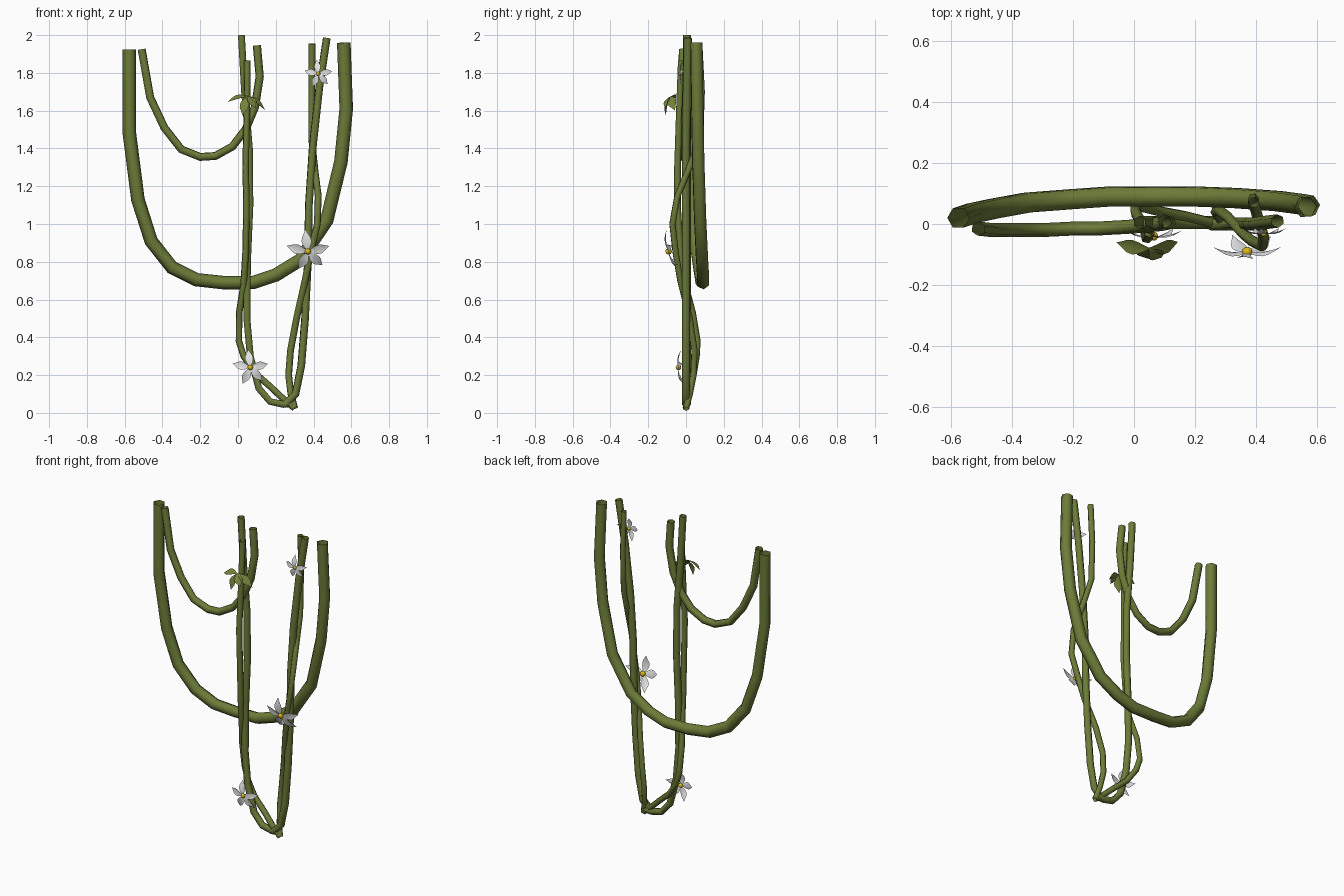
import bpy, bmesh, math
from mathutils import Matrix, Vector

cube = bpy.data.objects.get("Cube")
if cube:
    bpy.data.objects.remove(cube, do_unlink=True)


def material(name, rgb):
    m = bpy.data.materials.new(name)
    m.use_nodes = True
    colour = (*rgb, 1)
    m.diffuse_color = colour
    m.node_tree.nodes["Principled BSDF"].inputs["Base Color"].default_value = colour
    return m


VINE = material("vine green", (0.15, 0.2, 0.04))
LEAF = material("leaf green", (0.18, 0.23, 0.045))
WHITE = material("petal white", (0.8, 0.8, 0.8))
YELLOW = material("pollen yellow", (0.7, 0.48, 0.01))


def vine(name, radius, points):
    """Open six-sided tube along a path, kept as a mesh."""
    curve = bpy.data.curves.new(name, "CURVE")
    curve.dimensions = "3D"
    curve.bevel_depth = radius
    curve.bevel_resolution = 1
    spline = curve.splines.new("POLY")
    spline.points.add(len(points) - 1)
    for p, co in zip(spline.points, points):
        p.co = (*co, 1)
    curve.materials.append(VINE)
    ob = bpy.data.objects.new(name, curve)
    bpy.context.collection.objects.link(ob)
    bpy.ops.object.select_all(action="DESELECT")
    ob.select_set(True)
    bpy.context.view_layer.objects.active = ob
    bpy.ops.object.convert(target="MESH")
    bpy.ops.object.shade_smooth_by_angle(angle=math.radians(65))


def blade(bm, matrix, length, width, bend):
    """Pointed, arched sheet along local x; negative bend droops the tip."""
    rows, steps = [], 6
    for i in range(steps + 1):
        t = i / steps
        half = width / 2 * (0.12 + math.sin(math.pi * t ** 1.15)) * (1 - t ** 6)
        z = bend * length * (t * t - 0.25 * t)
        rows.append([bm.verts.new(matrix @ Vector((t * length, s * half,
                     z + abs(s) * half * 0.25))) for s in (-1, 0, 1)])
    for a, b in zip(rows, rows[1:]):
        for k in range(2):
            bm.faces.new((a[k], b[k], b[k + 1], a[k + 1]))


def finish(bm, name, mats):
    bmesh.ops.remove_doubles(bm, verts=bm.verts, dist=0.0003)
    for f in bm.faces:
        f.smooth = True
    me = bpy.data.meshes.new(name)
    bm.to_mesh(me)
    bm.free()
    for m in mats:
        me.materials.append(m)
    bpy.context.collection.objects.link(bpy.data.objects.new(name, me))


def flower(name, centre, radius, tilt):
    place = Matrix.Translation(centre) @ Matrix.Rotation(math.radians(90 + tilt), 4, "X")
    bm = bmesh.new()
    for angle in (97, 11, -48, -115, 168):
        blade(bm, place @ Matrix.Rotation(math.radians(angle), 4, "Z"),
              radius, radius * 0.42, -0.3)
    finish(bm, name + "_petals", [WHITE])
    bm = bmesh.new()
    bmesh.ops.create_uvsphere(bm, u_segments=10, v_segments=6,
                              radius=radius * 0.15, matrix=place)
    finish(bm, name + "_centre", [YELLOW])


# Hanging loops
vine("large_swag", 0.036, [
    (-.575, .02, 1.925), (-.575, .02, 1.48), (-.53, .035, 1.13), (-.46, .05, .91),
    (-.35, .07, .77), (-.22, .08, .705), (-.08, .09, .69), (.08, .09, .69),
    (.2, .09, .73), (.33, .085, .81), (.47, .075, 1.02), (.545, .065, 1.33),
    (.573, .06, 1.61), (.56, .055, 1.96)])
vine("small_swag", 0.023, [
    (-.51, -.015, 1.925), (-.465, -.02, 1.67), (-.39, -.02, 1.51), (-.3, -.02, 1.395),
    (-.2, -.015, 1.355), (-.12, -.015, 1.36), (-.03, -.01, 1.41), (.04, -.005, 1.5),
    (.09, 0, 1.62), (.115, .005, 1.78), (.1, .01, 1.945)])

# Upright stems with thin climbers twisting round them
vine("left_stem", 0.021, [
    (.018, .005, 2), (.035, .005, 1.7), (.06, .005, 1.4), (.063, .005, 1.1),
    (.05, .005, .8), (.047, .005, .5), (.065, .005, .3), (.11, .005, .13),
    (.17, .005, .06), (.24, .005, .045), (.29, .005, .05)])
vine("left_climber", 0.018, [
    (.05, -.025, 1.865), (.047, -.035, 1.6), (.04, -.045, 1.3), (.045, -.045, 1.1),
    (.04, -.03, .85), (.03, -.005, .68), (.006, .035, .53), (.005, .06, .38),
    (.03, .055, .3), (.09, .04, .21), (.17, .025, .14), (.25, .005, .065), (.3, 0, .025)])
vine("right_stem", 0.022, [
    (.47, .01, 1.985), (.43, .005, 1.72), (.395, 0, 1.4), (.375, 0, 1.1),
    (.37, 0, .8), (.355, 0, .5), (.335, 0, .25), (.305, 0, .1), (.25, 0, .045)])
vine("right_climber", 0.018, [
    (.392, .07, 1.955), (.39, .083, 1.7), (.39, .075, 1.45), (.408, .01, 1.28),
    (.425, -.045, 1.15), (.42, -.072, 1.0), (.385, -.055, .85), (.355, -.03, .7),
    (.31, .02, .5), (.278, .045, .33), (.268, .04, .2), (.28, .02, .1), (.3, 0, .025)])

# Blossoms
flower("lower_flower", (.065, -.04, .24), .096, 3)
flower("middle_flower", (.37, -.092, .855), .115, 18)
flower("upper_flower", (.425, -.03, 1.795), .075, 0)

# Leaf cluster
bm = bmesh.new()
hub = Vector((.05, -.08, 1.675))
for tip in ((-.11, .01, -.01), (.105, .01, -.055), (-.03, -.045, -.09), (.045, -.04, -.05)):
    x = Vector(tip)
    y = Vector((0, -.5, 1)).cross(x).normalized()
    z = x.normalized().cross(y)
    frame = Matrix((x.normalized(), y, z)).transposed().to_4x4()
    blade(bm, Matrix.Translation(hub) @ frame, x.length, .048, -.28)
finish(bm, "leaf_cluster", [LEAF])
